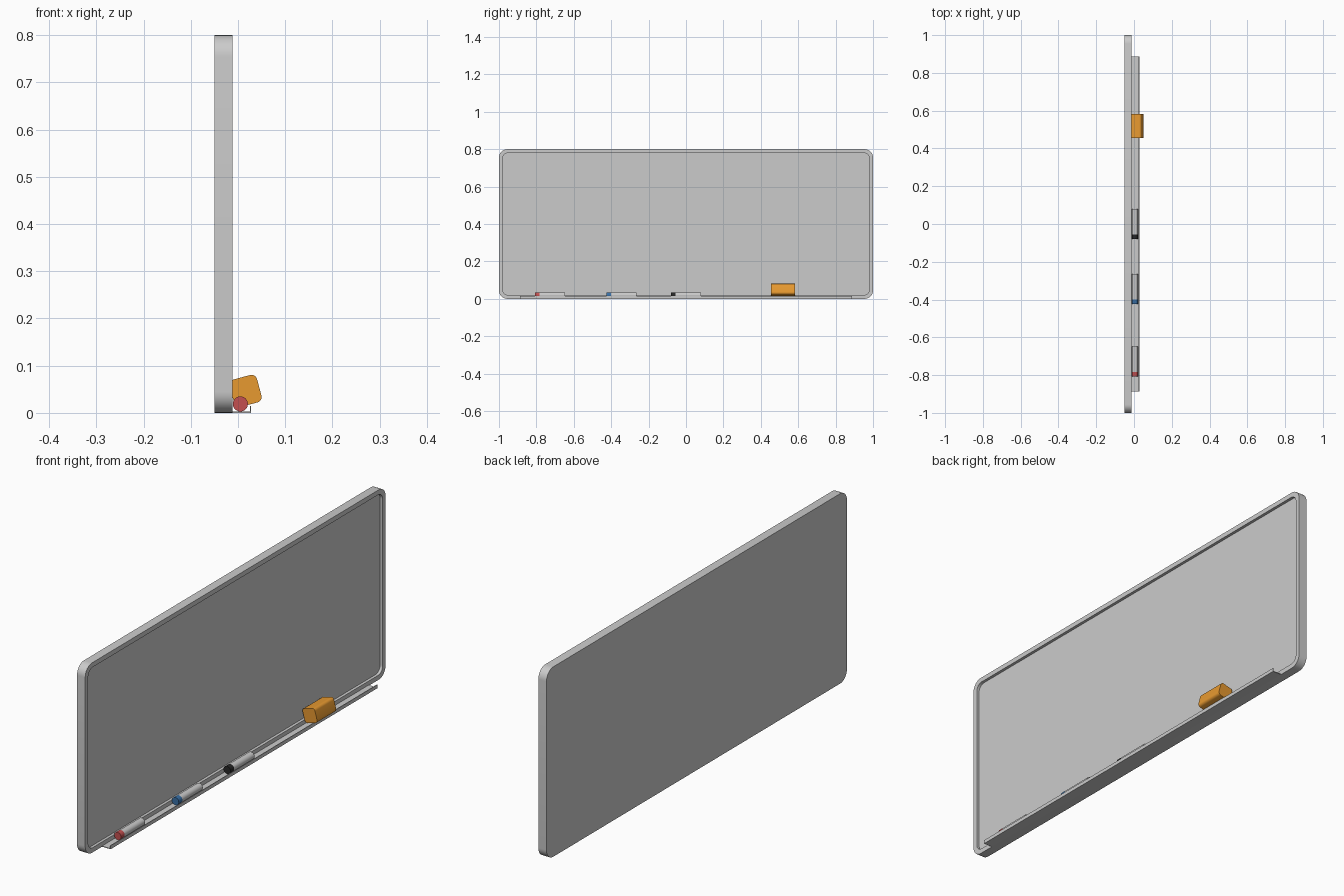
import bpy, bmesh, math

if "Cube" in bpy.data.objects:
    bpy.data.objects.remove(bpy.data.objects["Cube"])


def rounded(a, b, r, seg, ca=0.0, cb=0.0, tilt=0.0):
    """Rounded rectangle with half sizes a, b, as 2D points."""
    pts = []
    for k, (sx, sy) in enumerate([(1, 1), (-1, 1), (-1, -1), (1, -1)]):
        for i in range(seg + 1):
            t = math.pi / 2 * (k + i / seg)
            u = sx * (a - r) + r * math.cos(t)
            v = sy * (b - r) + r * math.sin(t)
            pts.append((ca + u * math.cos(tilt) - v * math.sin(tilt),
                        cb + u * math.sin(tilt) + v * math.cos(tilt)))
    return pts


def loft(name, loops, cap_start=True, cap_end=True, color=None, smooth=True):
    """Skin a series of closed loops of 3D points."""
    bm = bmesh.new()
    rings = [[bm.verts.new(p) for p in loop] for loop in loops]
    n = len(rings[0])
    for r0, r1 in zip(rings, rings[1:]):
        for i in range(n):
            j = (i + 1) % n
            bm.faces.new((r0[i], r0[j], r1[j], r1[i]))
    if cap_start:
        bm.faces.new(rings[0][::-1])
    if cap_end:
        bm.faces.new(rings[-1])
    if len(rings) > 1:
        bmesh.ops.recalc_face_normals(bm, faces=bm.faces)
    me = bpy.data.meshes.new(name)
    bm.to_mesh(me)
    bm.free()
    ob = bpy.data.objects.new(name, me)
    bpy.context.collection.objects.link(ob)
    if color:
        mat = bpy.data.materials.new(name + "_color")
        mat.diffuse_color = (*color, 1)
        mat.use_nodes = True
        mat.node_tree.nodes["Principled BSDF"].inputs["Base Color"].default_value = mat.diffuse_color
        me.materials.append(mat)
    if smooth:
        bpy.ops.object.select_all(action='DESELECT')
        ob.select_set(True)
        bpy.context.view_layer.objects.active = ob
        bpy.ops.object.shade_smooth_by_angle(angle=math.radians(30))
    return ob


def extrude_y(name, profile, y0, y1, color=None, smooth=True):
    """Extrude an x-z profile along y."""
    return loft(name, [[(x, y, z) for x, z in profile] for y in (y0, y1)],
                color=color, smooth=smooth)


def at_x(profile, x):
    return [(x, y, z) for y, z in profile]


# Frame with closed back and raised rim
BACK, FRONT, FACE = -0.05, -0.012, -0.024
outer = rounded(1.0, 0.4, 0.045, 8, 0, 0.4)
inner = rounded(0.98, 0.38, 0.03, 8, 0, 0.4)
loft("frame", [at_x(outer, BACK), at_x(outer, FRONT),
               at_x(inner, FRONT), at_x(inner, FACE)], cap_end=False)

# Writing surface set back in the rim
loft("writing_surface", [at_x(inner, FACE)], cap_start=False, smooth=False)

# Tray with a front lip
tray = [(FRONT, 0), (0.028, 0), (0.028, 0.015), (0.025, 0.015),
        (0.025, 0.003), (FRONT, 0.003)]
extrude_y("tray", tray, -0.888, 0.888, smooth=False)

# Markers: grey barrel and coloured cap
circle = [(0.005 + 0.016 * math.cos(2 * math.pi * i / 24),
           0.019 + 0.016 * math.sin(2 * math.pi * i / 24)) for i in range(24)]
for label, y, color in [("red", -0.808, (0.55, 0.08, 0.08)),
                        ("blue", -0.424, (0.04, 0.16, 0.38)),
                        ("black", -0.08, (0.02, 0.02, 0.02))]:
    extrude_y(label + "_marker_cap", circle, y, y + 0.024, color)
    extrude_y(label + "_marker_barrel", circle, y + 0.024, y + 0.16)

# Eraser leaning on the tray
eraser = rounded(0.03, 0.03, 0.012, 6, 0.016, 0.0465, math.radians(15))
extrude_y("eraser", eraser, 0.455, 0.582, (0.8, 0.32, 0.03))
